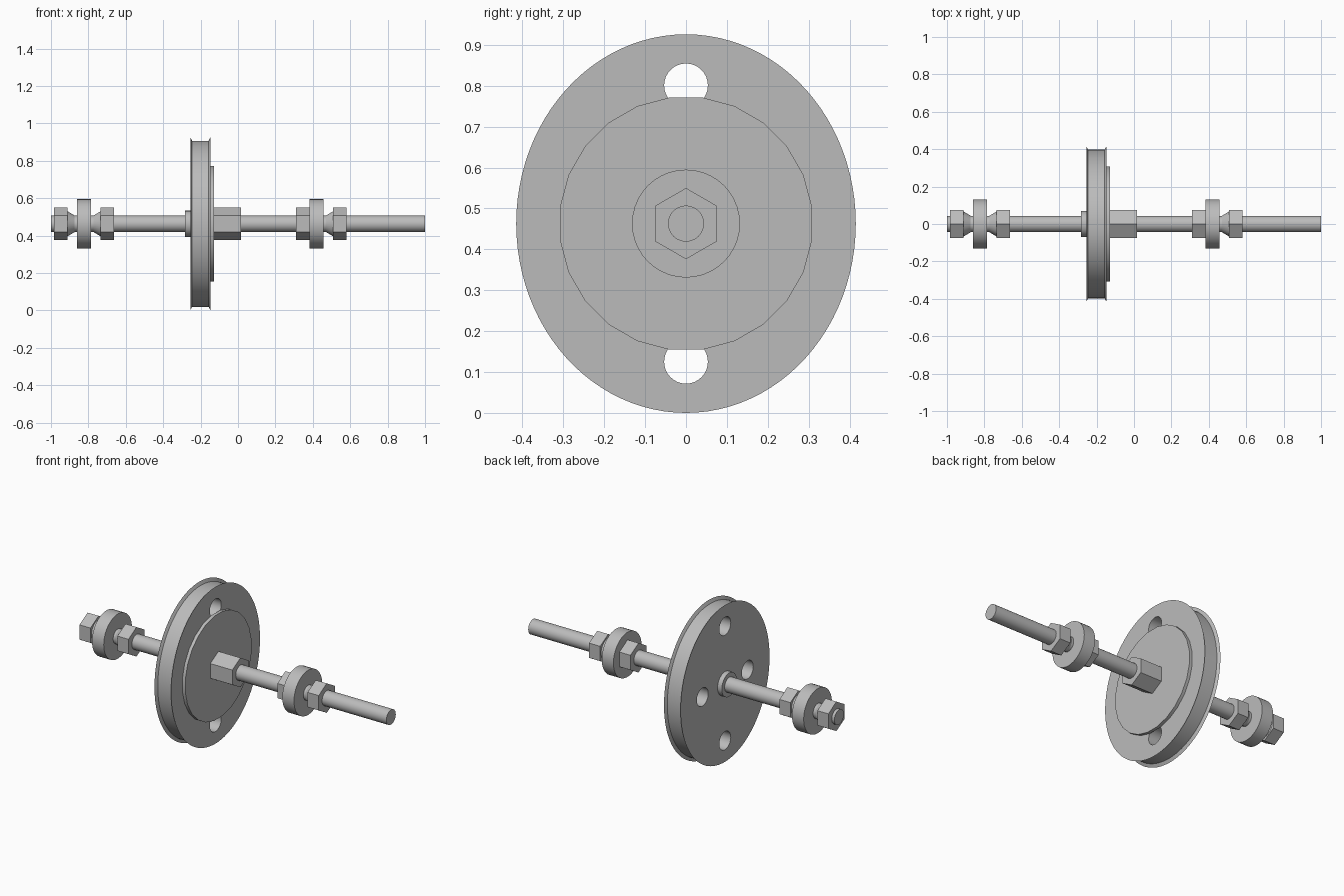
import bpy
import bmesh
import math

if "Cube" in bpy.data.objects:
    bpy.data.objects.remove(bpy.data.objects["Cube"], do_unlink=True)

AXIS_Z = 0.463
ROD_R = 0.044
NUT_R = 0.087

steel = bpy.data.materials.new("grey_steel")
steel.use_nodes = True
steel.diffuse_color = (0.5, 0.5, 0.5, 1)
steel.node_tree.nodes["Principled BSDF"].inputs["Base Color"].default_value = (0.5, 0.5, 0.5, 1)


def turned(name, profile, sides=48, y_scale=1.0, y=0.0, z=0.0, turn=0.0):
    """Solid turned about the x axis from (x, radius) pairs."""
    bm = bmesh.new()
    rings = []
    for x, r in profile:
        ring = []
        for i in range(sides):
            a = 2 * math.pi * i / sides + turn
            ring.append(bm.verts.new((x, y + r * y_scale * math.sin(a),
                                      AXIS_Z + z + r * math.cos(a))))
        rings.append(ring)
    for a, b in zip(rings, rings[1:]):
        for i in range(sides):
            j = (i + 1) % sides
            bm.faces.new((a[i], a[j], b[j], b[i]))
    bm.faces.new(rings[0])
    bm.faces.new(rings[-1])
    bmesh.ops.recalc_face_normals(bm, faces=bm.faces)
    mesh = bpy.data.meshes.new(name)
    bm.to_mesh(mesh)
    bm.free()
    mesh.materials.append(steel)
    obj = bpy.data.objects.new(name, mesh)
    bpy.context.collection.objects.link(obj)
    return obj


def smooth(obj):
    bpy.ops.object.select_all(action="DESELECT")
    obj.select_set(True)
    bpy.context.view_layer.objects.active = obj
    bpy.ops.object.shade_smooth_by_angle(angle=math.radians(30))


def round_part(name, x0, x1, r0, r1=None, **kw):
    obj = turned(name, [(x0, r0), (x1, r0 if r1 is None else r1)], **kw)
    smooth(obj)
    return obj


def nut(name, x0, x1):
    return turned(name, [(x0, NUT_R), (x1, NUT_R)], sides=6)


# Axle
round_part("axle_rod", -1.0, 1.0, ROD_R, sides=40)

# Slightly oval grooved wheel, drilled with four holes
wheel = turned("grooved_wheel", [(-0.255, 0.463), (-0.245, 0.444),
                                 (-0.157, 0.444), (-0.147, 0.463)],
               sides=96, y_scale=0.897)
cutters = []
for y, z in ((0, 0.338), (0, -0.338), (0.21, 0), (-0.21, 0)):
    cutter = turned("hole_cutter", [(-0.4, 0.0535), (0.0, 0.0535)], sides=32, y=y, z=z)
    cutter.hide_render = True
    cutters.append(cutter)
    cut = wheel.modifiers.new("hole", "BOOLEAN")
    cut.operation = "DIFFERENCE"
    cut.solver = "EXACT"
    cut.object = cutter
depsgraph = bpy.context.evaluated_depsgraph_get()
drilled = bpy.data.meshes.new_from_object(wheel.evaluated_get(depsgraph))
wheel.modifiers.clear()
wheel.data = drilled
for cutter in cutters:
    bpy.data.objects.remove(cutter, do_unlink=True)
smooth(wheel)

# Wheel hub parts
round_part("cover_plate", -0.147, -0.128, 0.311, sides=24, turn=math.pi / 24)
round_part("hub_collar", -0.283, -0.25, 0.07)
nut("hub_nut", -0.13, 0.016)

# Bearings with cone spacers and lock nuts at each end
for side, x, cone_sides in (("right", -0.823, (-1, 1)), ("left", 0.42, (1,))):
    round_part(side + "_bearing", x - 0.038, x + 0.038, 0.132, sides=40)
    for s in (-1, 1):
        place = side + ("_inner" if s * x < 0 else "_outer")
        gap = 0.038
        if s in cone_sides:
            round_part(place + "_cone", x + s * 0.036, x + s * 0.09, ROD_R * 0.8, 0.068, sides=32)
            gap = 0.088
        nut(place + "_nut", *sorted((x + s * gap, x + s * (gap + 0.072))))
